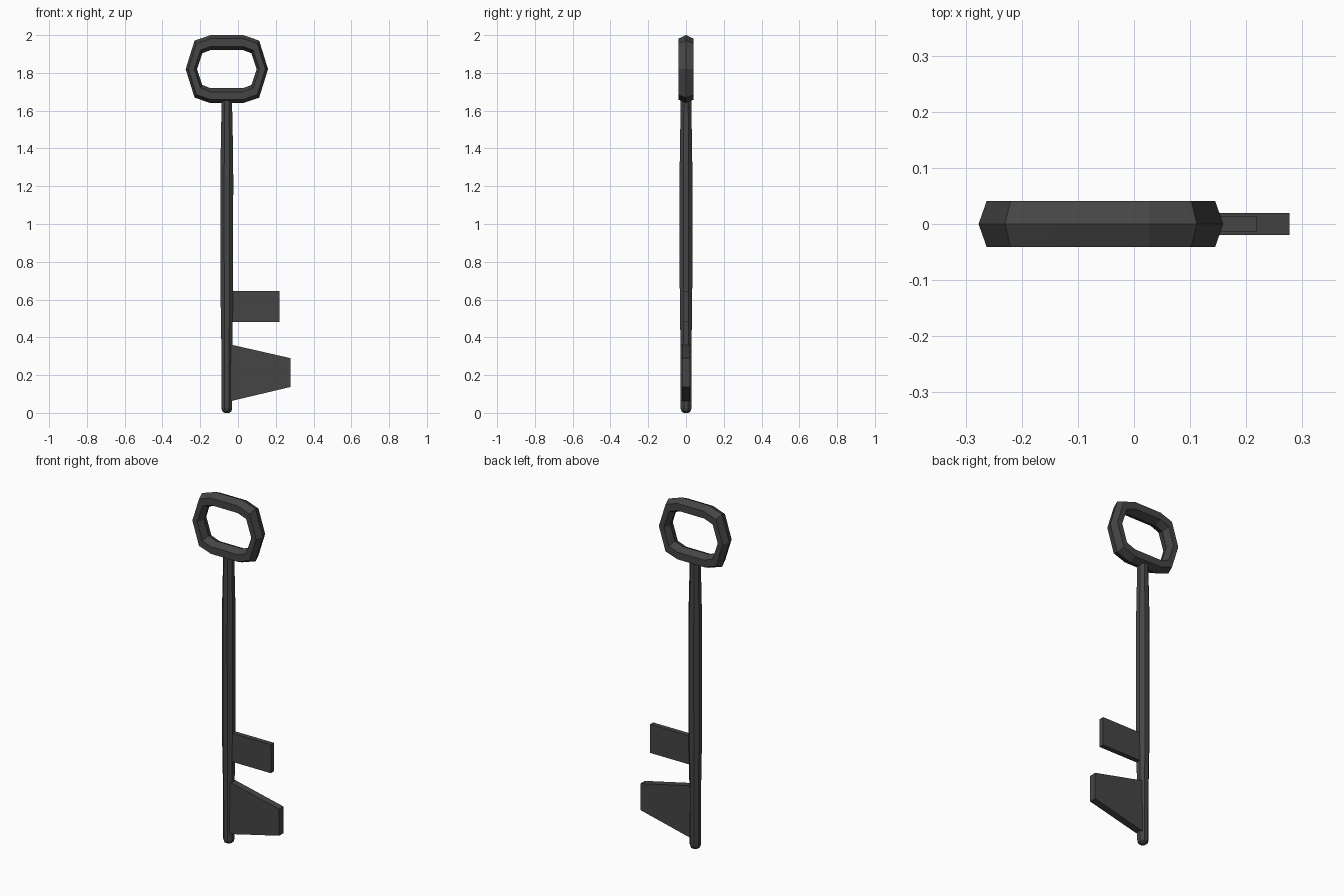
import bpy, bmesh, math

if "Cube" in bpy.data.objects:
    bpy.data.objects.remove(bpy.data.objects["Cube"])

CX = -0.059  # shaft and bow axis

iron = bpy.data.materials.new("dark_iron")
iron.diffuse_color = (0.06, 0.06, 0.06, 1)
iron.use_nodes = True
iron.node_tree.nodes["Principled BSDF"].inputs["Base Color"].default_value = iron.diffuse_color


def finish(name, bm):
    bmesh.ops.recalc_face_normals(bm, faces=bm.faces)
    mesh = bpy.data.meshes.new(name)
    bm.to_mesh(mesh)
    bm.free()
    mesh.materials.append(iron)
    obj = bpy.data.objects.new(name, mesh)
    bpy.context.collection.objects.link(obj)
    return obj


def bridge(bm, loops, closed):
    """Join successive vertex loops with quads."""
    pairs = list(zip(loops, loops[1:] + loops[:1])) if closed else list(zip(loops, loops[1:]))
    for a, b in pairs:
        n = len(a)
        for i in range(n):
            bm.faces.new((a[i], a[(i + 1) % n], b[(i + 1) % n], b[i]))


def full_outline(quarter):
    """Mirror (x, z) points running from the side to the top into a closed outline."""
    top = quarter + [(-x, z) for x, z in reversed(quarter)]
    return top + [(x, -z) for x, z in reversed(top) if z > 0]


# Bow: ten-sided ring with a six-sided cross-section
outer = full_outline([(0.218, 0), (0.171, 0.151), (0.086, 0.18)])
inner = full_outline([(0.158, 0), (0.130, 0.084), (0.086, 0.101)])
outline = []
for p in outer:
    if p not in outline:
        outline.append(p)
section = [(0, 0), (0.24, -0.041), (0.76, -0.041), (1, 0), (0.76, 0.041), (0.24, 0.041)]
bm = bmesh.new()
loops = []
for (ox, oz), (ix, iz) in zip(outer, inner):
    loops.append([bm.verts.new((CX + ox + (ix - ox) * t, y, 1.82 + oz + (iz - oz) * t))
                  for t, y in section])
bridge(bm, loops, True)
finish("bow", bm)

# Shaft: eight-sided rod, slightly thicker in the middle, rounded tip
profile = [(0.012, 0), (0.023, 0.007), (0.028, 0.022), (0.029, 0.35), (0.033, 0.6),
           (0.034, 1.25), (0.032, 1.43), (0.028, 1.62), (0.028, 1.67)]
bm = bmesh.new()
loops = []
for r, z in profile:
    loops.append([bm.verts.new((CX + r * math.cos(a), r * math.sin(a), z))
                  for a in (math.tau * (i + 0.5) / 8 for i in range(8))])
    for v in loops[-1]:
        v.co.x = CX + (v.co.x - CX) / math.cos(math.pi / 8)
        v.co.y /= math.cos(math.pi / 8)
bridge(bm, loops, False)
bm.faces.new(loops[0])
bm.faces.new(loops[-1])
finish("shaft", bm)


def bit(name, points, half):
    """Flat plate from an (x, z) outline."""
    bm = bmesh.new()
    loops = [[bm.verts.new((x, y, z)) for x, z in points] for y in (-half, half)]
    bridge(bm, loops, False)
    for loop in loops:
        bm.faces.new(loop)
    finish(name, bm)


# Bits: upper rectangular plate and lower tapered plate
bit("upper_bit", [(-0.05, 0.48), (0.219, 0.48), (0.219, 0.645), (-0.05, 0.645)], 0.014)
bit("lower_bit", [(-0.04, 0.062), (0.277, 0.137), (0.277, 0.29), (-0.04, 0.362)], 0.02)
